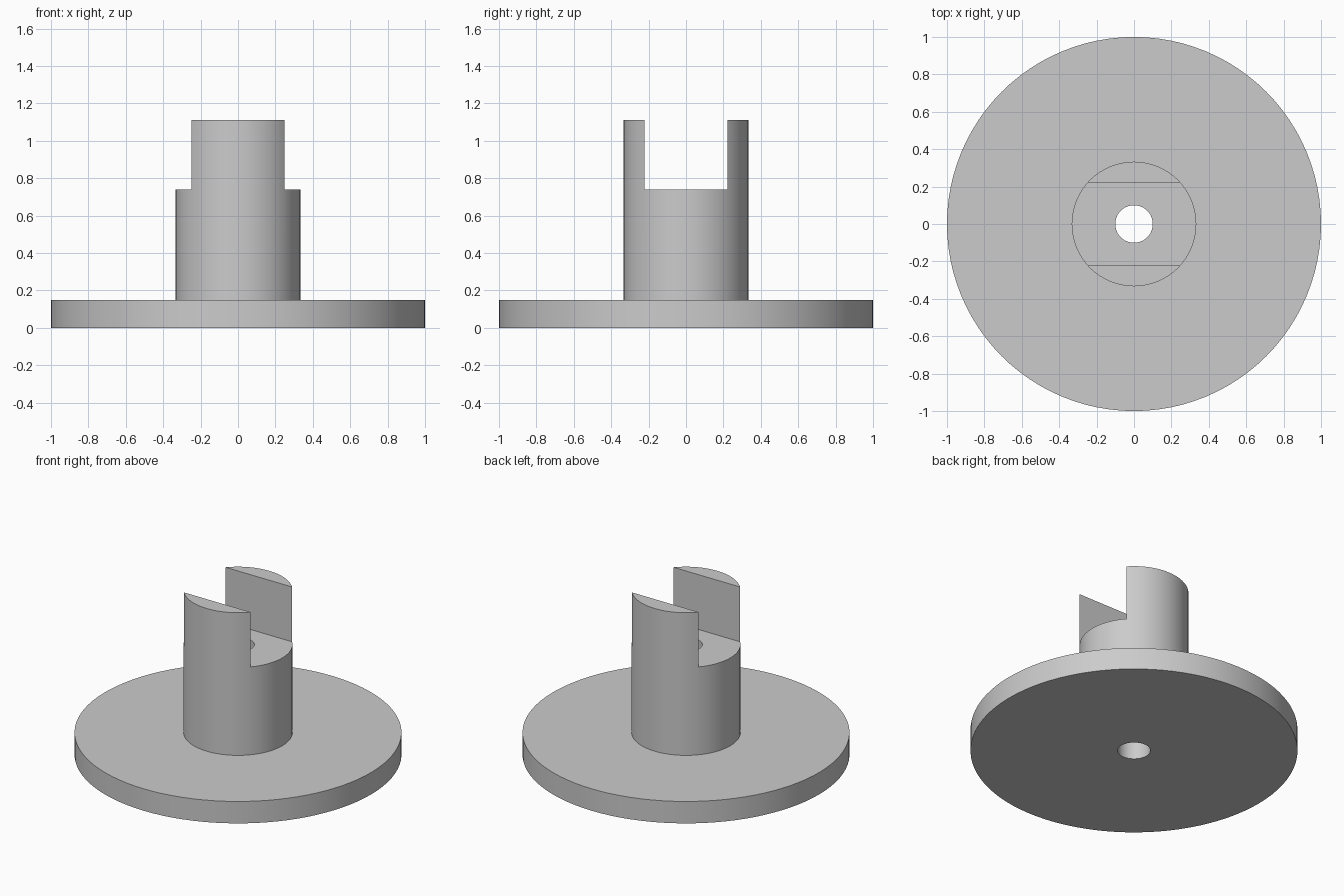
import bpy, bmesh, math

default_cube = bpy.data.objects.get("Cube")
if default_cube:
    bpy.data.objects.remove(default_cube, do_unlink=True)

FLANGE_R, HUB_R, BORE_R = 1.0, 0.333, 0.1
FLANGE_TOP, SLOT_FLOOR, HUB_TOP = 0.148, 0.741, 1.111
SLOT_WIDTH = 0.444
SEGMENTS = 96

grey = bpy.data.materials.new("plain_grey")
grey.use_nodes = True
colour = (0.6, 0.6, 0.6, 1)
grey.diffuse_color = colour
grey.node_tree.nodes["Principled BSDF"].inputs["Base Color"].default_value = colour


def add_object(name, bm):
    bmesh.ops.recalc_face_normals(bm, faces=bm.faces)
    mesh = bpy.data.meshes.new(name)
    bm.to_mesh(mesh)
    bm.free()
    mesh.materials.append(grey)
    obj = bpy.data.objects.new(name, mesh)
    bpy.context.collection.objects.link(obj)
    return obj


# Flange, hub and through bore turned from one closed profile
profile = [(BORE_R, 0), (FLANGE_R, 0), (FLANGE_R, FLANGE_TOP),
           (HUB_R, FLANGE_TOP), (HUB_R, HUB_TOP), (BORE_R, HUB_TOP)]
bm = bmesh.new()
verts = [bm.verts.new((r, 0, z)) for r, z in profile]
edges = [bm.edges.new((v, verts[i - 1])) for i, v in enumerate(verts)]
bmesh.ops.spin(bm, geom=verts + edges, cent=(0, 0, 0), axis=(0, 0, 1),
               angle=math.tau, steps=SEGMENTS, use_merge=True)
bmesh.ops.remove_doubles(bm, verts=bm.verts, dist=1e-5)
hub = add_object("slotted_flange_hub", bm)

# Slot across the hub, leaving two upright lugs
bm = bmesh.new()
bmesh.ops.create_cube(bm, size=1)
bmesh.ops.scale(bm, vec=(1, SLOT_WIDTH, 1), verts=bm.verts)
bmesh.ops.translate(bm, vec=(0, 0, SLOT_FLOOR + 0.5), verts=bm.verts)
cutter = add_object("slot_cutter", bm)
cutter.hide_render = True

slot = hub.modifiers.new("slot", 'BOOLEAN')
slot.operation = 'DIFFERENCE'
slot.solver = 'EXACT'
slot.object = cutter

bpy.ops.object.select_all(action='DESELECT')
bpy.context.view_layer.objects.active = hub
hub.select_set(True)
bpy.ops.object.modifier_apply(modifier=slot.name)
bpy.data.objects.remove(cutter, do_unlink=True)
bpy.ops.object.shade_smooth_by_angle(angle=math.radians(30))
